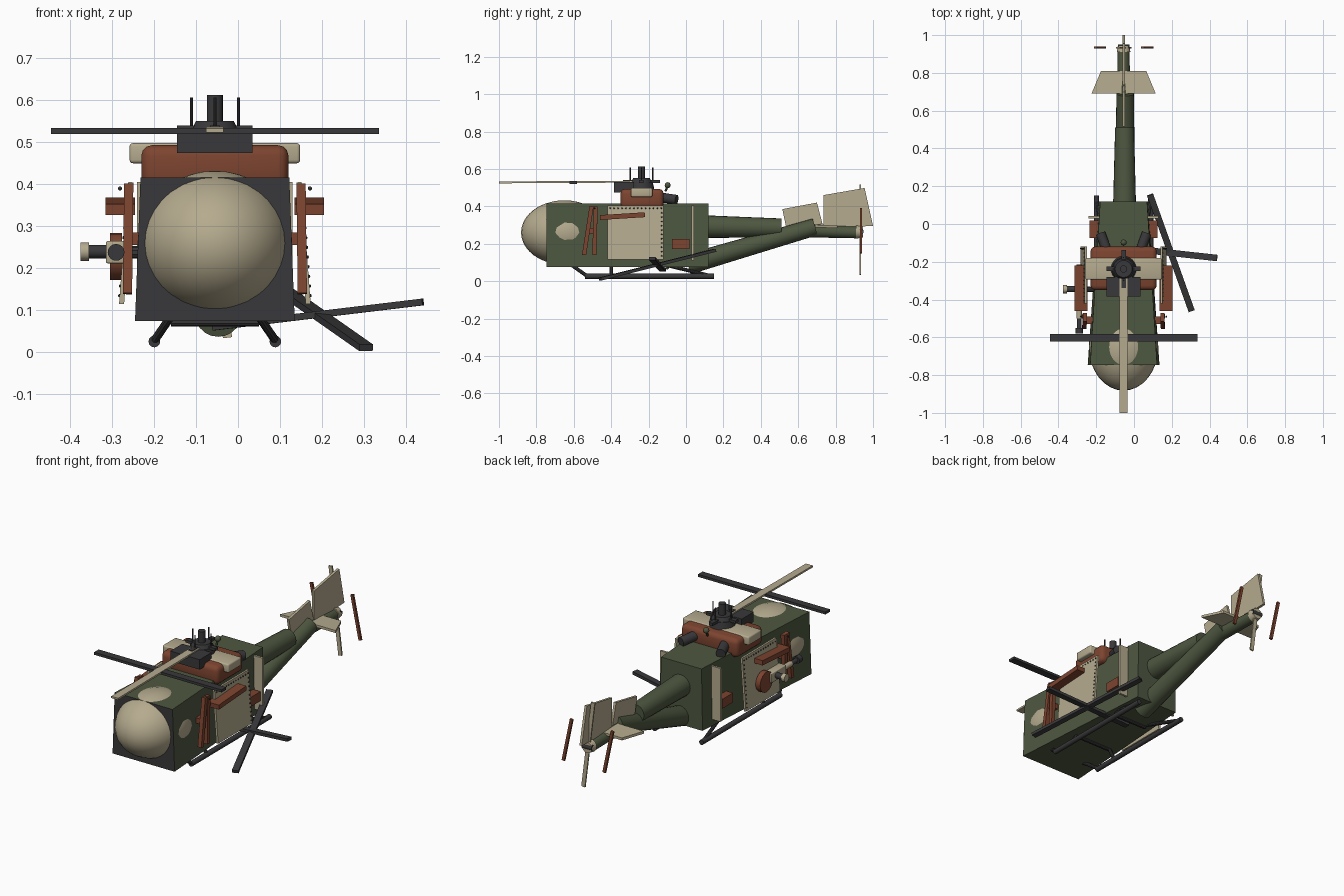
import bpy, bmesh, math
from mathutils import Vector, Matrix

if "Cube" in bpy.data.objects:
    bpy.data.objects.remove(bpy.data.objects["Cube"])

CX = -0.055  # centre line of the fuselage


def colour(name, rgb):
    m = bpy.data.materials.new(name)
    m.diffuse_color = (*rgb, 1)
    m.use_nodes = True
    m.node_tree.nodes["Principled BSDF"].inputs["Base Color"].default_value = m.diffuse_color
    return m


GREEN = colour("olive green", (0.076, 0.096, 0.052))
BROWN = colour("rust brown", (0.205, 0.058, 0.029))
TAN = colour("sand tan", (0.46, 0.405, 0.27))
DARK = colour("charcoal", (0.040, 0.040, 0.043))


def finish(name, bm, mat, smooth=False):
    bmesh.ops.recalc_face_normals(bm, faces=bm.faces)
    me = bpy.data.meshes.new(name)
    bm.to_mesh(me)
    bm.free()
    ob = bpy.data.objects.new(name, me)
    bpy.context.collection.objects.link(ob)
    me.materials.append(mat)
    if smooth:
        bpy.context.view_layer.objects.active = ob
        ob.select_set(True)
        bpy.ops.object.shade_smooth_by_angle(angle=math.radians(35))
        ob.select_set(False)
    return ob


def bar(name, p, q, w, t, mat, side=None, bevel=0):
    """Box from p to q, w wide along side, t thick."""
    p, q = Vector(p), Vector(q)
    d = (q - p).normalized()
    s = Vector(side) if side else d.cross(Vector((0, 0, 1)))
    n = d.cross(s).normalized()
    s = n.cross(d).normalized()
    m = Matrix((s * w, d * (q - p).length, n * t)).transposed().to_4x4()
    m.translation = (p + q) / 2
    bm = bmesh.new()
    bmesh.ops.create_cube(bm, size=1, matrix=m)
    if bevel:
        bmesh.ops.bevel(bm, geom=bm.edges[:], offset=bevel, segments=3, profile=0.5, affect='EDGES')
    return finish(name, bm, mat, bevel > 0)


def box(name, lo, hi, mat, bevel=0):
    c = [(a + b) / 2 for a, b in zip(lo, hi)]
    return bar(name, (c[0], lo[1], c[2]), (c[0], hi[1], c[2]),
               abs(hi[0] - lo[0]), hi[2] - lo[2], mat, (1, 0, 0), bevel)


def tube(name, p, q, r1, r2, mat, n=20):
    p, q = Vector(p), Vector(q)
    m = (q - p).to_track_quat('Z', 'Y').to_matrix().to_4x4()
    m.translation = (p + q) / 2
    bm = bmesh.new()
    bmesh.ops.create_cone(bm, cap_ends=True, segments=n, radius1=r1, radius2=r2,
                          depth=(q - p).length, matrix=m)
    return finish(name, bm, mat, True)


def ball(name, c, r, mat, u=32, v=20):
    bm = bmesh.new()
    bmesh.ops.create_uvsphere(bm, u_segments=u, v_segments=v, radius=1,
                              matrix=Matrix.Translation(c) @ Matrix.Diagonal((*r, 1)))
    return finish(name, bm, mat, True)


def plate(name, pts, thick, mat):
    """Flat polygon extruded by a vector."""
    bm = bmesh.new()
    t = Vector(thick)
    f = bm.faces.new([bm.verts.new(Vector(p) - t / 2) for p in pts])
    new = bmesh.ops.extrude_face_region(bm, geom=[f])["geom"]
    bmesh.ops.translate(bm, vec=t, verts=[g for g in new if isinstance(g, bmesh.types.BMVert)])
    return finish(name, bm, mat)


# fuselage: box narrowing to the back and the top, charcoal front face
bm = bmesh.new()
rings = []
for y, wb, wt in ((-0.747, 0.19, 0.177), (0.12, 0.13, 0.124)):
    rings.append([bm.verts.new((CX + x, y, z)) for x, z in
                  ((-wb, 0.075), (wb, 0.075), (wt, 0.416), (-wt, 0.416))])
bm.faces.new(rings[0])
bm.faces.new(rings[1])
for i in range(4):
    j = (i + 1) % 4
    bm.faces.new((rings[0][i], rings[0][j], rings[1][j], rings[1][i]))
body = finish("fuselage", bm, GREEN)
body.data.materials.append(DARK)
for f in body.data.polygons:
    if f.normal.y < -0.9:
        f.material_index = 1
ball("nose_dome", (CX, -0.65, 0.26), (0.184, 0.232, 0.172), TAN)

# tail booms
tube("upper_boom", (CX + .005, 0.05, 0.292), (CX + .005, 0.51, 0.285), 0.062, 0.05, GREEN)
tube("lower_boom", (CX + .008, 0.01, 0.09), (CX + .008, 0.69, 0.29), 0.055, 0.046, GREEN)
tube("tail_cone", (CX, 0.66, 0.27), (CX, 0.915, 0.26), 0.036, 0.031, GREEN)
tube("tail_cap", (CX, 0.91, 0.263), (CX, 0.945, 0.263), 0.036, 0.03, TAN)

# fins and stabiliser
plate("front_fin", [(CX, .515, .385), (CX, .70, .42), (CX, .73, .305), (CX, .535, .29)], (.014, 0, 0), TAN)
plate("rear_fin", [(CX, .735, .46), (CX, .955, .498), (CX, 1.0, .295), (CX, .735, .285)], (.014, 0, 0), TAN)
plate("stabiliser", [(CX - .17, .69, .295), (CX + .17, .69, .295), (CX + .12, .81, .29), (CX - .12, .81, .29)],
      (0, 0, .014), TAN)

# tail rotor, all blades leaning the same way
bar("tail_rotor_blade", (CX + .03, .932, .035), (CX - .03, .932, .515), .022, .008, TAN, (1, 0, 0))
for s in (-1, 1):
    x = CX + s * .125
    bar("tail_rotor_side_blade", (x + .025, .935, .15), (x - .025, .935, .39), .016, .012, BROWN, (1, 0, 0))
tube("tail_rotor_hub", (CX - .03, .935, .265), (CX + .03, .935, .265), .015, .015, DARK, 12)

# engine cowling with intakes and exhausts
box("cowling", (CX - .175, -.35, .39), (CX + .175, -.12, .493), BROWN, .025)
box("cross_housing", (CX - .203, -.295, .45), (CX + .203, -.18, .498), TAN, .008)
box("intake_block", (CX - .09, -.385, .475), (CX + .09, -.28, .53), DARK)
for s in (-1, 1):
    tube("exhaust", (CX + s * .085, -.15, .45), (CX + s * .122, -.05, .435), .026, .026, DARK, 16)
ball("beacon", (CX, -.098, .513), (.016, .016, .016), GREEN, 12, 8)
tube("beacon_stem", (CX, -.11, .48), (CX, -.098, .51), .006, .006, GREEN, 8)

# rotor hub with cross arms and upright pins
HY = -.238
tube("hub_base", (CX, HY, .485), (CX, HY, .53), .07, .06, DARK, 24)
tube("hub_disc", (CX, HY, .53), (CX, HY, .551), .055, .045, DARK, 24)
tube("mast", (CX, HY, .50), (CX, HY, .612), .019, .019, DARK, 16)
box("hub_arm_cross", (CX - .09, HY - .012, .525), (CX + .09, HY + .012, .54), DARK)
box("hub_arm_long", (CX - .012, HY - .10, .525), (CX + .012, HY + .10, .54), DARK)
for dx, dy in ((1, 0), (-1, 0), (0, 1), (0, -1)):
    tube("hub_pin", (CX + dx * .056, HY + dy * .06, .53), (CX + dx * .056, HY + dy * .06, .607), .0035, .0035, DARK, 8)

# main rotor blades
bar("main_blade_long", (CX, -1, .528), (CX, -.25, .532), .042, .010, TAN)
bar("main_blade_cross", (CX - .39, -.603, .527), (CX + .39, -.603, .527), .04, .014, DARK)
# loose rotor on the right side
bar("loose_blade_long", (.085, .155, .165), (.305, -.46, .011), .034, .016, DARK)
bar("loose_blade_cross", (.44, -.18, .12), (-.06, -.125, .06), .034, .016, DARK)

# skids
for s in (-1, 1):
    X = CX + s * .144
    tube("skid", (X, -.54, .026), (X, .15, .026), .014, .014, DARK, 12)
    for y0, y1 in ((-.61, -.53), (-.40, -.40), (-.10, .13)):
        tube("skid_strut", (CX + s * .105, y0, .085), (X, y1, .028), .010, .010, DARK, 10)
for y in (-.40, -.10):
    tube("skid_cross_tube", (CX - .105, y, .072), (CX + .105, y, .072), .010, .010, DARK, 10)

# side equipment, mirrored
for s in (-1, 1):
    def at(d, y, z):
        return (CX + s * d, y, z)
    bar("door", at(.200, -.27, .405), at(.222, -.27, .115), .30, .012, TAN, (0, 1, 0))
    for i in range(14):
        ball("door_rivet", at(.208, -.405 + i * .021, .39), (.004, .004, .004), DARK, 6, 4)
    for i in range(11):
        ball("door_rivet", at(.210 + i * .0017, -.13, .365 - i * .023), (.004, .004, .004), DARK, 6, 4)
    bar("door_rail", at(.225, -.46, .34), at(.225, -.22, .355), .07, .026, BROWN, (1, 0, 0))
    bar("front_post", at(.205, -.505, .40), at(.208, -.545, .14), .022, .022, BROWN, (0, 1, 0))
    bar("rear_post", at(.205, -.483, .40), at(.208, -.49, .14), .022, .022, BROWN, (0, 1, 0))
    bar("post_mount", at(.14, -.51, .27), at(.205, -.51, .27), .04, .03, BROWN)
    box("rear_plate", at(.10, .03, .11), at(.185, .042, .405), TAN)
    box("step_box", at(.11, -.075, .172), at(.18, .018, .224), BROWN)
    ball("door_handle", at(.226, -.49, .39), (.005, .005, .005), DARK, 8, 6)

# left side gun
GX = -.29
tube("ammo_drum", (GX - .014, -.27, .228), (GX + .014, -.27, .228), .056, .056, BROWN, 20)
box("gun_body", (GX - .024, -.43, .212), (GX + .024, -.30, .265), TAN, .004)
tube("gun_sleeve", (GX, -.50, .238), (GX, -.42, .238), .015, .015, TAN, 12)
tube("gun_barrel", (GX, -.575, .238), (GX, -.49, .238), .012, .012, DARK, 12)
tube("gun_muzzle", (GX, -.58, .238), (GX, -.55, .238), .02, .02, DARK, 16)
tube("gun_side_arm", (GX - .07, -.345, .24), (GX - .02, -.345, .24), .016, .016, DARK, 12)
tube("gun_side_cap", (GX - .085, -.345, .24), (GX - .064, -.345, .24), .022, .022, TAN, 12)
tube("gun_mount", (GX, -.345, .238), (CX - .14, -.345, .238), .015, .015, DARK, 10)
